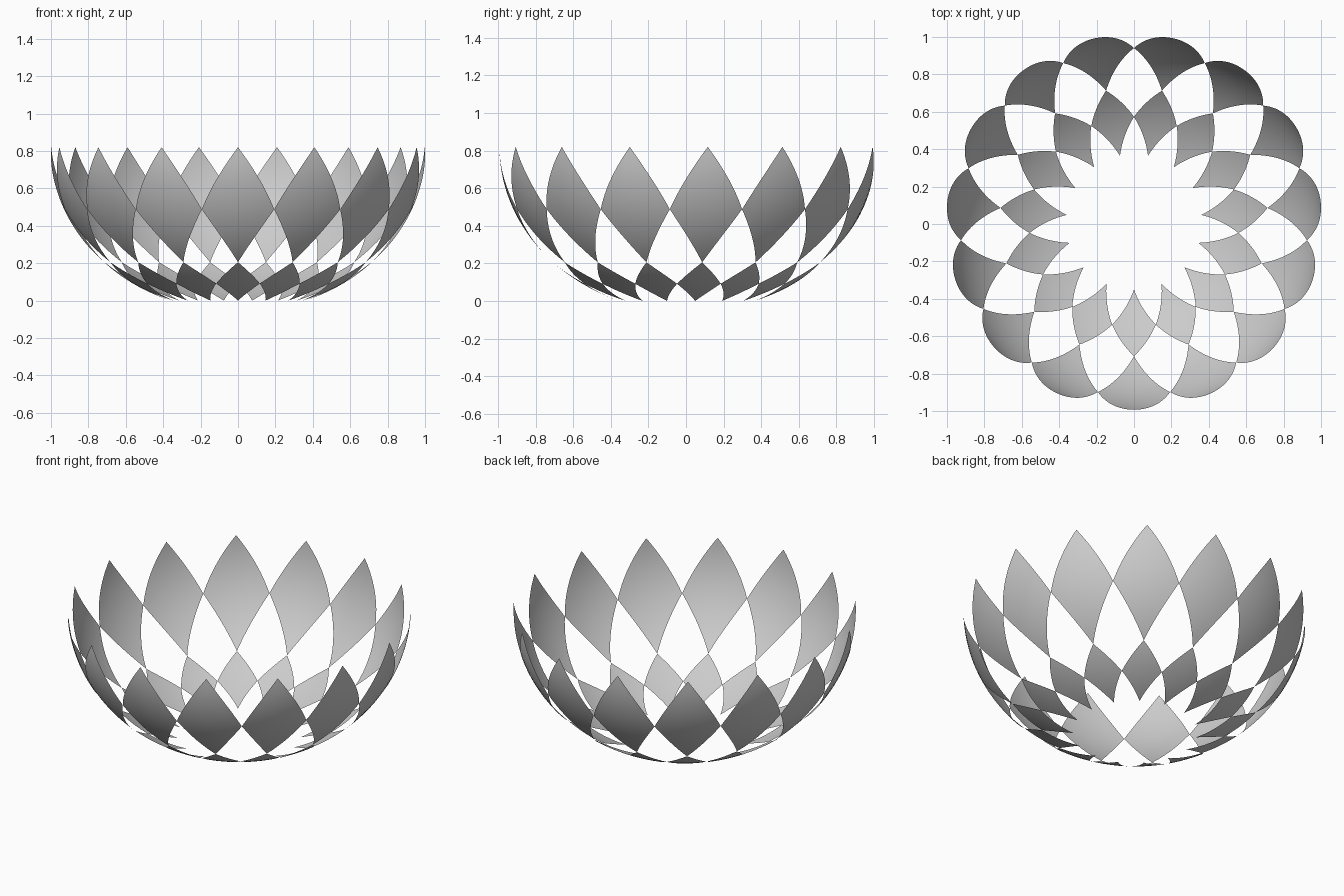
import bpy
import bmesh
from math import sin, cos, radians, pi

cube = bpy.data.objects.get("Cube")
if cube:
    bpy.data.objects.remove(cube, do_unlink=True)

PETALS = 15                      # petals per ring
HALF = pi / PETALS               # half of a petal's sweep
RADIUS, RIM = 1.004, 0.82        # bowl rim radius and height
RIM_TO_FOOT = radians(68.9)      # latitude of the lowest tips
DEPTH = RIM / sin(RIM_TO_FOOT)   # vertical semi-axis of the bowl
SHIFT_Y = 0.011                  # centres the odd ring count
STEPS = 12

# Single grey finish
grey = bpy.data.materials.new("light_grey")
grey.use_nodes = True
colour = (0.6, 0.6, 0.6, 1)
grey.diffuse_color = colour
grey.node_tree.nodes["Principled BSDF"].inputs["Base Color"].default_value = colour


def bowl_point(angle, lat):
    """Point on the ellipsoid bowl; angle 0 is the front."""
    r = RADIUS * cos(lat)
    return (r * sin(angle), -r * cos(angle), RIM - DEPTH * sin(lat))


def petal_mesh(name, top, middle, bottom, bulge):
    """Diamond patch lying on the bowl between three latitudes."""
    bm = bmesh.new()
    grid = []
    for i in range(STEPS + 1):
        row = []
        for j in range(STEPS + 1):
            u, v = i / STEPS, j / STEPS
            s = u + v
            if s < 1:
                lat = top + (middle - top) * s
            else:
                lat = middle + (bottom - middle) * (s - 1)
            angle = HALF * (u - v) * (1 + bulge * max(0, 1 - s))
            row.append(bm.verts.new(bowl_point(angle, radians(lat))))
        grid.append(row)
    for i in range(STEPS):
        for j in range(STEPS):
            face = bm.faces.new((grid[i][j], grid[i][j + 1],
                                 grid[i + 1][j + 1], grid[i + 1][j]))
            face.smooth = True
    # Make every face point away from the bowl's axis
    bm.normal_update()
    if bm.faces[0].normal.y > 0 if hasattr(bm.faces, "ensure_lookup_table") and not bm.faces.ensure_lookup_table() else False:
        bmesh.ops.reverse_faces(bm, faces=bm.faces[:])
    mesh = bpy.data.meshes.new(name)
    bm.to_mesh(mesh)
    bm.free()
    mesh.materials.append(grey)
    return mesh


def ring(name, mesh):
    """Repeat one petal around the bowl."""
    for k in range(PETALS):
        petal = bpy.data.objects.new(f"{name}_{k + 1}", mesh)
        petal.location.y = SHIFT_Y
        petal.rotation_euler.z = 2 * HALF * k
        bpy.context.collection.objects.link(petal)


# Large upper petals reaching the rim, small lower petals below them
ring("upper_petal", petal_mesh("upper_petal", 0, 22.2, 44.4, 0.2))
ring("lower_petal", petal_mesh("lower_petal", 44.4, 56, 68.9, 0))
